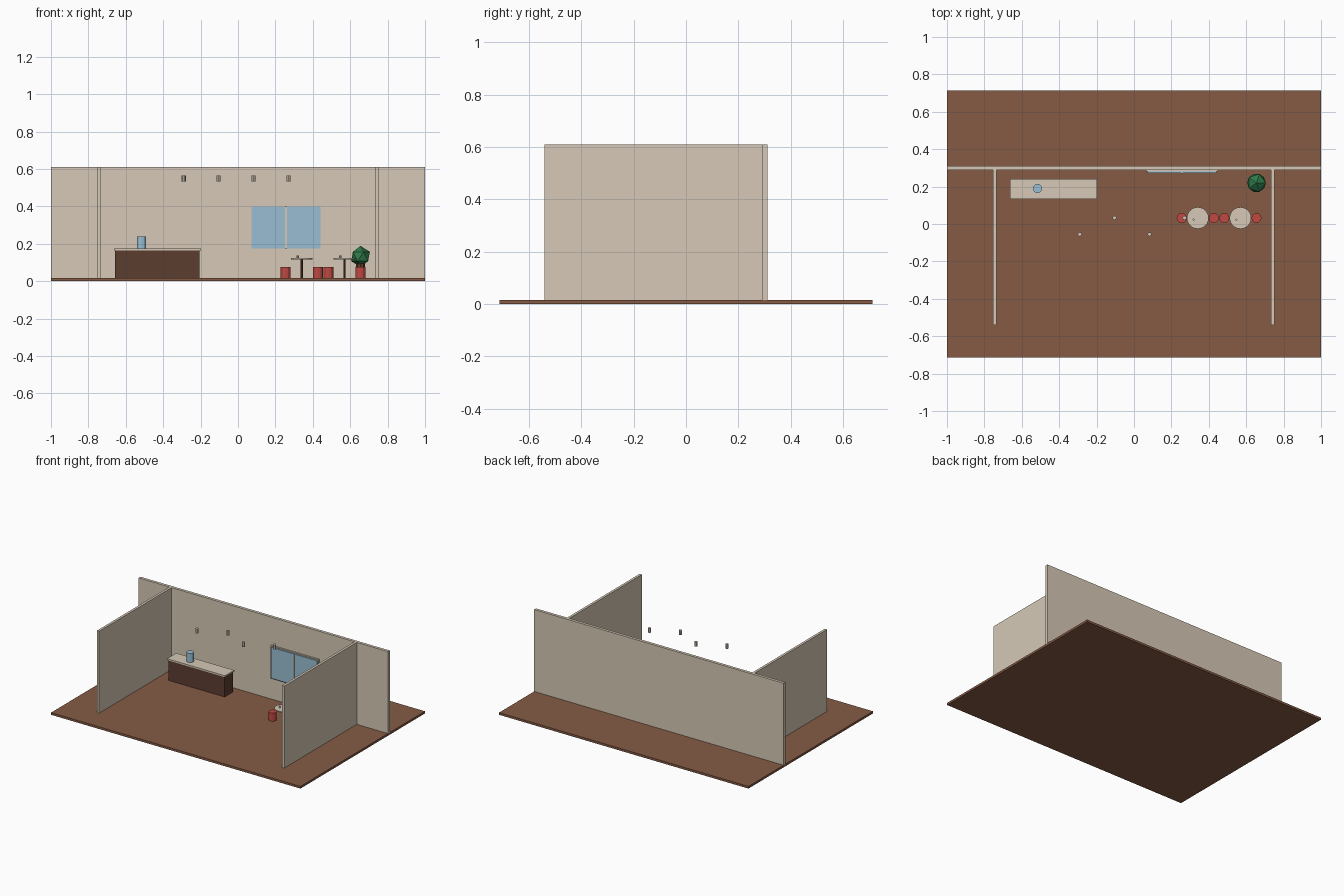
import bpy
import math

if "Cube" in bpy.data.objects:
    bpy.data.objects.remove(bpy.data.objects["Cube"])


def material(name, rgb):
    def lin(c):
        c /= 255
        return c / 12.92 if c <= 0.04045 else ((c + 0.055) / 1.055) ** 2.4
    m = bpy.data.materials.new(name)
    m.diffuse_color = (*[lin(c) for c in rgb], 1)
    m.use_nodes = True
    m.node_tree.nodes["Principled BSDF"].inputs["Base Color"].default_value = m.diffuse_color
    return m


beige = material("warm beige", (214, 201, 182))
wood = material("floor brown", (133, 91, 68))
dark = material("dark wood", (92, 61, 48))
blue = material("pale blue", (154, 190, 212))
red = material("stool red", (192, 72, 66))
green = material("leaf green", (46, 122, 74))

FLOOR = 0.016


def finish(name, mat):
    ob = bpy.context.object
    ob.name = name
    ob.data.materials.append(mat)
    return ob


def box(name, mat, x, y, z):
    """Box from (min, max) ranges on each axis."""
    bpy.ops.mesh.primitive_cube_add(size=1, location=[sum(r) / 2 for r in (x, y, z)])
    bpy.context.object.scale = [r[1] - r[0] for r in (x, y, z)]
    bpy.ops.object.transform_apply(location=False, rotation=False)
    return finish(name, mat)


def cylinder(name, mat, x, y, r, z, sides=12, top=None):
    bpy.ops.mesh.primitive_cone_add(vertices=sides, radius1=r, radius2=r if top is None else top,
                                    depth=z[1] - z[0], location=(x, y, sum(z) / 2))
    return finish(name, mat)


# Floor and walls
box("floor", wood, (-1, 1), (-0.713, 0.713), (0, FLOOR))
box("back_wall", beige, (-1, 1), (0.29, 0.311), (FLOOR, 0.61))
for side, x in (("left", -0.745), ("right", 0.741)):
    box(side + "_wall", beige, (x - 0.009, x + 0.009), (-0.54, 0.29), (FLOOR, 0.61))

# Counter with urn
box("counter_body", dark, (-0.657, -0.205), (0.14, 0.235), (FLOOR, 0.163))
box("counter_top", beige, (-0.663, -0.198), (0.134, 0.24), (0.163, 0.174))
cylinder("counter_urn", blue, -0.516, 0.19, 0.025, (0.174, 0.24))

# Window on the back wall
box("window_frame", beige, (0.064, 0.45), (0.282, 0.29), (0.167, 0.408))
box("window_glass", blue, (0.072, 0.442), (0.274, 0.283), (0.175, 0.4))
box("window_mullion", beige, (0.252, 0.262), (0.27, 0.275), (0.175, 0.4))

# Hanging lamps
for i, x in enumerate((-0.29, -0.104, 0.083, 0.27)):
    cylinder(f"lamp_{i + 1}", beige, x, 0.033 if i % 2 else -0.055, 0.011, (0.534, 0.566), 8)

# Tables, each with a cup and two stools
for i, x in enumerate((0.341, 0.569)):
    y = 0.032
    cylinder(f"table_leg_{i + 1}", dark, x, y, 0.006, (FLOOR, 0.117), 8)
    cylinder(f"table_top_{i + 1}", beige, x, y, 0.058, (0.117, 0.124), 24)
    cylinder(f"cup_{i + 1}", beige, x - 0.022, y - 0.009, 0.006, (0.124, 0.136), 8)
    for side in (-1, 1):
        cylinder(f"stool_{i + 1}_{'left' if side < 0 else 'right'}", red,
                 x + side * 0.086, y, 0.027, (FLOOR, 0.076), 12)

# Potted plant
cylinder("plant_pot", dark, 0.655, 0.22, 0.022, (FLOOR, 0.095), 10, 0.026)
bpy.ops.mesh.primitive_ico_sphere_add(subdivisions=1, radius=0.056, location=(0.655, 0.22, 0.132))
finish("plant_leaves", green)
